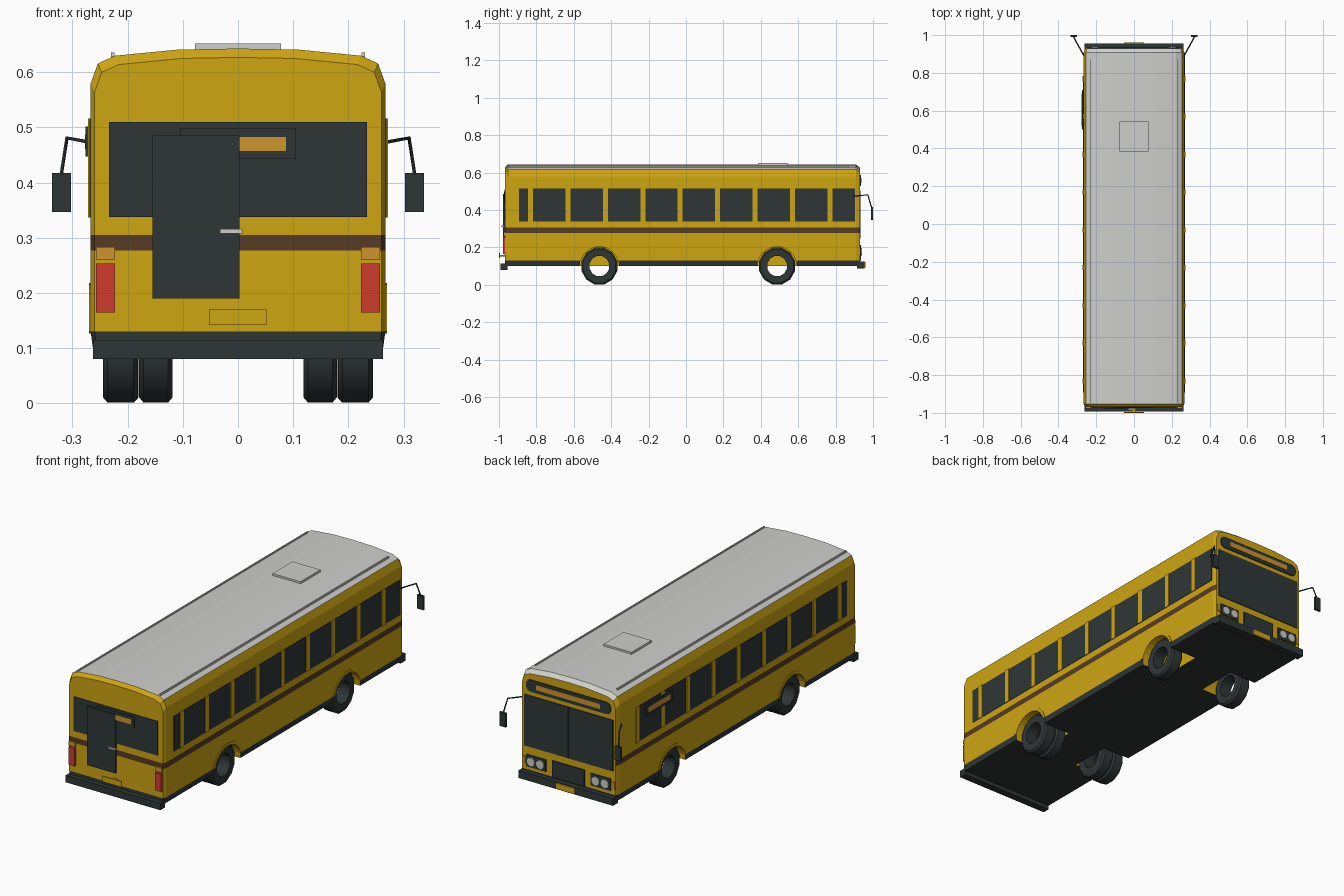
import bpy, bmesh, math
from mathutils import Matrix, Vector

if "Cube" in bpy.data.objects:
    bpy.data.objects.remove(bpy.data.objects["Cube"])


def material(name, r, g, b):
    m = bpy.data.materials.new(name)
    m.use_nodes = True
    m.diffuse_color = (r, g, b, 1)
    m.node_tree.nodes["Principled BSDF"].inputs["Base Color"].default_value = (r, g, b, 1)
    return m


YELLOW = material("bus_yellow", .62, .38, .006)
WHITE = material("roof_white", .62, .62, .61)
DARK = material("dark_trim", .028, .037, .037)
BROWN = material("brown_stripe", .095, .045, .018)
ORANGE = material("amber", .62, .3, .027)
RED = material("red_light", .62, .045, .028)


def make(name, bm, *mats):
    bmesh.ops.recalc_face_normals(bm, faces=bm.faces[:])
    mesh = bpy.data.meshes.new(name)
    bm.to_mesh(mesh)
    bm.free()
    for m in mats:
        mesh.materials.append(m)
    ob = bpy.data.objects.new(name, mesh)
    bpy.context.collection.objects.link(ob)
    return ob


def box(name, xs, ys, zs, mat, bevel=0):
    """Box from its ranges; bevel rounds the edges running along y."""
    bm = bmesh.new()
    size = [abs(r[1] - r[0]) for r in (xs, ys, zs)]
    mid = Vector([(r[0] + r[1]) / 2 for r in (xs, ys, zs)])
    bmesh.ops.create_cube(bm, size=1, matrix=Matrix.Translation(mid) @ Matrix.Diagonal((*size, 1)))
    if bevel:
        edges = [e for e in bm.edges if abs((e.verts[0].co - e.verts[1].co).y) > 1e-5]
        bmesh.ops.bevel(bm, geom=edges, offset=bevel, segments=3, profile=.5, affect='EDGES')
    return make(name, bm, mat)


def add_cylinder(bm, centre, radius, depth, axis, segments):
    rot = Matrix.Rotation(math.pi / 2, 4, axis)
    bmesh.ops.create_cone(bm, cap_ends=True, segments=segments, radius1=radius, radius2=radius,
                          depth=depth, matrix=Matrix.Translation(centre) @ rot)


def both(s, a, b):
    return (s * a, s * b)


SIDES = ((1, "left"), (-1, "right"))
WHEEL_Y = (-.463, .487)
REAR, FRONT = -.968, .93

# Body shell: half cross-section lofted along y, coloured by height and direction
half = [(.263, .1), (.267, .13), (.267, .277), (.267, .305), (.267, .58),
        (.254, .616), (.223, .63), (.11, .641), (0, .643)]
n = len(half)
bm = bmesh.new()
rings = []
for y, inset in ((REAR, 1), (REAR + .016, 0), (FRONT - .022, 0), (FRONT, 1)):
    pts = [(max(x - .007 * inset, 0), z - (.016 * inset if z > .5 else 0)) for x, z in half]
    left = [bm.verts.new((x, y, z)) for x, z in pts]
    right = [bm.verts.new((-x, y, z)) for x, z in pts[:-1]] + [left[-1]]
    rings.append((left, right))
for (l0, r0), (l1, r1) in zip(rings, rings[1:]):
    for a, b in ((l0, l1), (r0, r1)):
        for i in range(n - 1):
            bm.faces.new((a[i], a[i + 1], b[i + 1], b[i]))
    bm.faces.new((l0[0], l1[0], r1[0], r0[0]))
for left, right in (rings[0], rings[-1]):
    for i in range(n - 2):
        bm.faces.new((left[i], left[i + 1], right[i + 1], right[i]))
    bm.faces.new((left[-2], left[-1], right[-2]))
bmesh.ops.recalc_face_normals(bm, faces=bm.faces[:])
for f in bm.faces:
    z, nor = f.calc_center_median().z, f.normal
    if z < .13:
        f.material_index = 2
    elif .277 < z < .305 and nor.y < .9:
        f.material_index = 3
    elif z > .6 and nor.z > .3 and nor.y > -.3:
        f.material_index = 1
body = make("body", bm, YELLOW, WHITE, DARK, BROWN)

# Wheel wells cut into the body
bm = bmesh.new()
for y in WHEEL_Y:
    for s, _ in SIDES:
        add_cylinder(bm, (s * .21, y, .1), .106, .2, 'Y', 24)
cutter = make("wheel_well_cutter", bm, YELLOW)
cutter.hide_render = True
mod = body.modifiers.new("wheel_wells", 'BOOLEAN')
mod.operation, mod.solver, mod.object = 'DIFFERENCE', 'EXACT', cutter
bpy.context.view_layer.objects.active = body
bpy.ops.object.modifier_apply(modifier=mod.name)
bpy.data.objects.remove(cutter)


# Open tyre ring turned around the x axis
def tyre(name, x, y, width):
    bm = bmesh.new()
    w = width / 2
    section = [(-w, .054), (-w, .09), (-w * .75, .099), (w * .75, .099), (w, .09), (w, .054)]
    seg = 12
    loops = []
    for k in range(seg):
        a = 2 * math.pi * (k + .5) / seg
        loops.append([bm.verts.new((x + dx, y + r * math.sin(a), .1 + r * 1.03 * math.cos(a)))
                      for dx, r in section])
    m = len(section)
    for k in range(seg):
        a, b = loops[k], loops[(k + 1) % seg]
        for i in range(m):
            bm.faces.new((a[i], a[(i + 1) % m], b[(i + 1) % m], b[i]))
    ob = make(name, bm, DARK)
    bpy.ops.object.select_all(action='DESELECT')
    ob.select_set(True)
    bpy.context.view_layer.objects.active = ob
    bpy.ops.object.shade_smooth_by_angle(angle=math.radians(40))


# Wheel arch lip standing slightly proud of the side
def arch(name, s, y):
    bm = bmesh.new()
    rows = []
    for k in range(13):
        a = math.radians(-75 + 150 * k / 12)
        rows.append([bm.verts.new((s * x, y + r * math.sin(a), .1 + r * math.cos(a)))
                     for x, r in ((.26, .104), (.27, .104), (.27, .118), (.26, .118))])
    for a, b in zip(rows, rows[1:]):
        for i in range(4):
            bm.faces.new((a[i], a[(i + 1) % 4], b[(i + 1) % 4], b[i]))
    bm.faces.new(rows[0])
    bm.faces.new(rows[-1])
    make(name, bm, YELLOW)


for s, side in SIDES:
    tyre(f"{side}_front_tyre", s * .212, WHEEL_Y[1], .063)
    tyre(f"{side}_rear_outer_tyre", s * .213, WHEEL_Y[0], .063)
    tyre(f"{side}_rear_inner_tyre", s * .149, WHEEL_Y[0], .06)
    for y, end in zip(WHEEL_Y, ("rear", "front")):
        arch(f"{side}_{end}_wheel_arch", s, y)

    # Side glass with raised pillars
    glass_end = .904 if s > 0 else .754
    box(f"{side}_side_glass", both(s, .26, .269), (-.893, glass_end), (.338, .515), DARK)
    for i in range(9):
        y = -.831 + .2 * i
        box(f"{side}_window_pillar_{i + 1}", both(s, .26, .272), (y - .0135, y + .0135),
            (.337, .516), YELLOW)

    # Roof rail
    box(f"{side}_roof_rail", both(s, .224, .23), (-.945, .87), (.62, .636), WHITE)

    # Rear lamps
    box(f"{side}_tail_light", both(s, .223, .257), (REAR - .01, REAR + .005), (.165, .253), RED)
    box(f"{side}_rear_indicator", both(s, .223, .257), (REAR - .008, REAR + .005), (.26, .283), ORANGE)

    # Headlights
    box(f"{side}_headlight_housing", both(s, .125, .235), (FRONT - .005, FRONT + .005), (.147, .207), DARK)
    bm = bmesh.new()
    for x in (.154, .205):
        add_cylinder(bm, (s * x, FRONT + .004, .177), .021, .012, 'X', 16)
    make(f"{side}_headlights", bm, WHITE)
    box(f"{side}_front_indicator", both(s, .24, .256), (FRONT - .005, FRONT + .004), (.16, .195), ORANGE)

    # Windscreen pane
    box(f"{side}_windscreen", both(s, .001, .247), (FRONT - .004, FRONT + .004), (.248, .505), DARK)

    # Mirror on a bent arm
    curve = bpy.data.curves.new(f"{side}_mirror_arm", 'CURVE')
    curve.dimensions, curve.bevel_depth, curve.bevel_resolution = '3D', .0035, 1
    path = curve.splines.new('POLY')
    path.points.add(2)
    for p, co in zip(path.points, ((.262, .885, .472), (.31, .972, .481), (.321, .993, .41))):
        p.co = (s * co[0], co[1], co[2], 1)
    curve.materials.append(DARK)
    bpy.context.collection.objects.link(bpy.data.objects.new(curve.name, curve))
    box(f"{side}_mirror", both(s, .303, .337), (.989, 1.0), (.347, .417), DARK)

# Roof hatch
box("roof_hatch", (-.078, .078), (.385, .543), (.63, .652), WHITE)

# Bumpers and number plates
box("rear_bumper", (-.263, .263), (-.992, -.955), (.08, .115), DARK)
box("front_bumper", (-.263, .263), (.915, .955), (.088, .125), DARK)
box("rear_plate", (-.053, .052), (-1.0, -.994), (.142, .17), YELLOW)
box("rear_plate_bracket", (-.01, .01), (-.995, -.96), (.15, .16), YELLOW)
box("front_plate", (-.052, .052), (.95, .961), (.092, .121), YELLOW)

# Rear window, sign, door and handle
box("rear_window", (-.234, .234), (REAR - .003, REAR + .005), (.338, .51), DARK)
box("rear_sign_box", (-.105, .105), (REAR - .006, REAR + .005), (.443, .498), DARK)
box("rear_sign", (-.087, .087), (REAR - .007, REAR), (.457, .483), ORANGE)
box("rear_door", (-.155, .003), (REAR - .01, REAR + .005), (.19, .485), DARK)
box("rear_door_handle", (-.033, .008), (REAR - .018, REAR - .008), (.308, .316), WHITE)

# Right side sign
box("side_sign_box", (-.276, -.262), (.5, .71), (.447, .502), DARK)
box("side_sign", (-.277, -.27), (.518, .692), (.461, .487), ORANGE)

# Front sign and grille
box("front_sign_panel", (-.235, .235), (FRONT - .005, FRONT + .005), (.527, .586), DARK, bevel=.025)
box("front_sign", (-.178, .178), (FRONT, FRONT + .007), (.544, .57), ORANGE)
box("front_grille", (-.09, .09), (FRONT - .005, FRONT + .006), (.13, .213), DARK)
